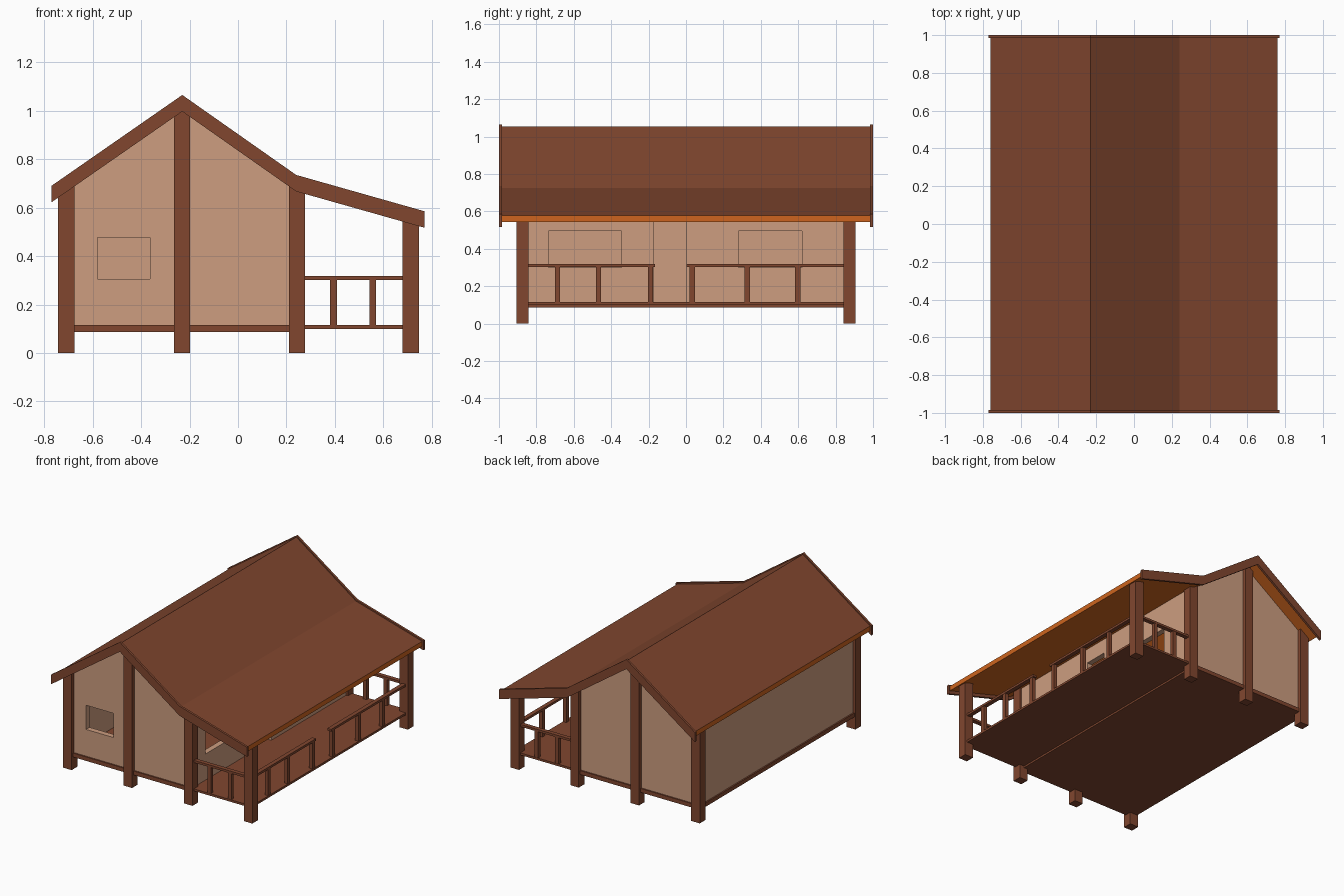
import bpy, bmesh

if "Cube" in bpy.data.objects:
    bpy.data.objects.remove(bpy.data.objects["Cube"])

def mat(name, r, g, b):
    m = bpy.data.materials.new(name)
    m.diffuse_color = (r, g, b, 1)
    m.use_nodes = True
    m.node_tree.nodes["Principled BSDF"].inputs["Base Color"].default_value = m.diffuse_color
    return m

WOOD = mat("brown timber", 0.22, 0.062, 0.028)
WALL = mat("tan wall", 0.61, 0.337, 0.215)
ORANGE = mat("orange roof board", 0.61, 0.127, 0.013)

# Roof line: eave, ridge, break, porch eave
LINE = [(-0.77, 0.69), (-0.23, 1.065), (0.24, 0.735), (0.77, 0.585)]

def roof_z(x):
    for (x0, z0), (x1, z1) in zip(LINE, LINE[1:]):
        if x <= x1:
            break
    return z0 + (z1 - z0) * (x - x0) / (x1 - x0)

def stations(x0, x1):
    return [x0] + [x for x, _ in LINE if x0 < x < x1] + [x1]

def prism(name, pts, y0, y1, material):
    """Extrude an x-z outline along y."""
    n = len(pts)
    verts = [(x, y, z) for y in (y0, y1) for x, z in pts]
    faces = [tuple(range(n)), tuple(range(2 * n - 1, n - 1, -1))]
    faces += [(i, n + i, n + (i + 1) % n, (i + 1) % n) for i in range(n)]
    me = bpy.data.meshes.new(name)
    me.from_pydata(verts, [], faces)
    bm = bmesh.new()
    bm.from_mesh(me)
    bmesh.ops.recalc_face_normals(bm, faces=bm.faces)
    bm.to_mesh(me)
    bm.free()
    me.materials.append(material)
    ob = bpy.data.objects.new(name, me)
    bpy.context.collection.objects.link(ob)
    return ob

def box(name, x0, x1, y0, y1, z0, z1, material=WOOD):
    return prism(name, [(x0, z0), (x1, z0), (x1, z1), (x0, z1)], y0, y1, material)

def under_roof(name, x0, x1, y0, y1, z0, material):
    """Solid whose top follows the underside of the roof."""
    top = [(x, roof_z(x) - 0.045) for x in reversed(stations(x0, x1))]
    return prism(name, [(x0, z0), (x1, z0)] + top, y0, y1, material)

def strip(name, x0, x1, y0, y1, top, bottom, material):
    xs = stations(x0, x1)
    pts = [(x, roof_z(x) - bottom) for x in xs]
    pts += [(x, roof_z(x) - top) for x in reversed(xs)]
    return prism(name, pts, y0, y1, material)

def cut(target, *bounds):
    cutter = box("cutter", *bounds, WALL)
    cutter.hide_render = True
    m = target.modifiers.new("opening", 'BOOLEAN')
    m.operation = 'DIFFERENCE'
    m.solver = 'EXACT'
    m.object = cutter
    bpy.context.view_layer.objects.active = target
    bpy.ops.object.modifier_apply(modifier=m.name)
    bpy.data.objects.remove(cutter)

# Roof: brown on top, orange edges and underside
roof = strip("roof", -0.76, 0.76, -0.985, 0.985, 0.01, 0.045, WOOD)
roof.data.materials.append(ORANGE)
for p in roof.data.polygons:
    p.material_index = 0 if p.normal.z > 0.1 else 1

# Gable trim, posts and porch end railings at front and back
for side, s in (("front", -1), ("back", 1)):
    def span(a, b):
        return sorted((s * a, s * b))
    strip(side + "_gable_trim", -0.77, 0.77, *span(0.984, 1.0), 0, 0.068, WOOD)
    for i, (a, b) in enumerate([(-0.743, -0.675), (-0.265, -0.199),
                                (0.21, 0.276), (0.68, 0.747)]):
        under_roof(f"{side}_post_{i + 1}", a, b, *span(0.843, 0.906), 0, WOOD)
    box(side + "_porch_rail", 0.276, 0.68, *span(0.86, 0.89), 0.302, 0.318)
    for i, x in enumerate((0.394, 0.556)):
        box(f"{side}_porch_baluster_{i + 1}", x - 0.014, x + 0.014,
            *span(0.862, 0.888), 0.115, 0.302)

# Floors
box("house_floor", -0.735, 0.24, -0.89, 0.89, 0.087, 0.115)
box("porch_floor", 0.24, 0.73, -0.89, 0.89, 0.1, 0.115)

# Walls
front = under_roof("front_wall", -0.725, 0.26, -0.88, -0.84, 0.115, WALL)
under_roof("back_wall", -0.725, 0.26, 0.84, 0.88, 0.115, WALL)
under_roof("left_wall", -0.725, -0.685, -0.84, 0.84, 0.115, WALL)
right = under_roof("right_wall", 0.22, 0.26, -0.84, 0.84, 0.115, WALL)

# Window and door openings
cut(front, -0.58, -0.364, -1, -0.7, 0.305, 0.477)
cut(right, 0.1, 0.4, -0.735, -0.345, 0.3, 0.495)
cut(right, 0.1, 0.4, 0.28, 0.62, 0.3, 0.495)
cut(right, 0.1, 0.4, -0.17, 0.004, 0.05, 0.58)

# Porch side railing, with a gap at the door
box("side_rail_front", 0.7, 0.73, -0.845, -0.165, 0.302, 0.318)
box("side_rail_back", 0.7, 0.73, 0.004, 0.845, 0.302, 0.318)
for i, y in enumerate((-0.687, -0.468, -0.19, 0.034, 0.328, 0.597)):
    box(f"side_baluster_{i + 1}", 0.702, 0.728, y - 0.014, y + 0.014, 0.115, 0.302)
